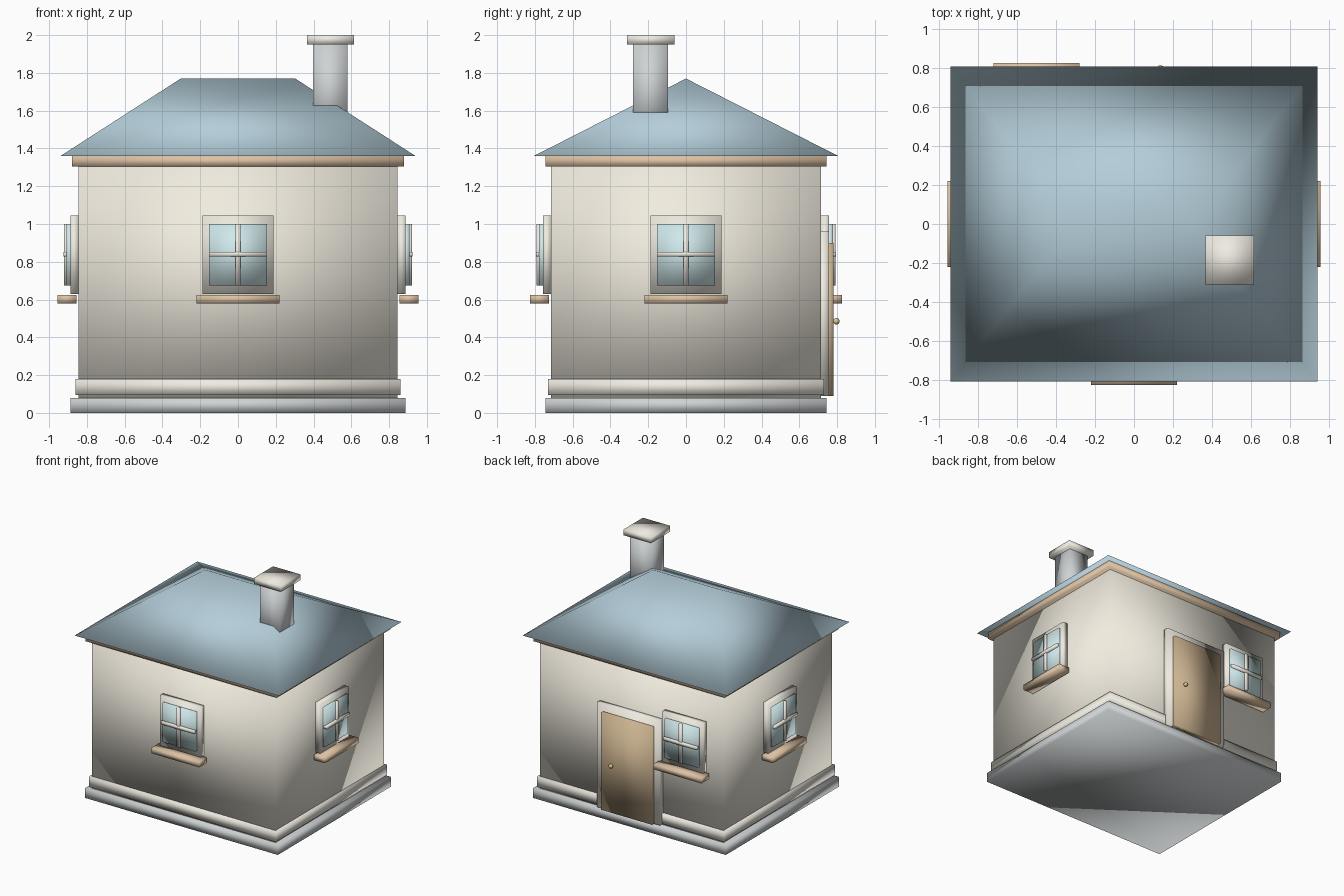
import bpy, bmesh
from math import pi
from mathutils import Matrix, Vector

if "Cube" in bpy.data.objects:
    bpy.data.objects.remove(bpy.data.objects["Cube"])


def material(name, rgb):
    m = bpy.data.materials.new(name)
    m.diffuse_color = (*rgb, 1)
    m.use_nodes = True
    m.node_tree.nodes["Principled BSDF"].inputs["Base Color"].default_value = m.diffuse_color
    return m


PLASTER = material("plaster", (0.88, 0.84, 0.74))
TRIM = material("trim", (0.86, 0.83, 0.75))
ROOF = material("roof_blue", (0.46, 0.62, 0.70))
WOOD = material("wood", (0.72, 0.54, 0.37))
DOOR = material("door_wood", (0.60, 0.45, 0.28))
GLASS = material("glass", (0.62, 0.80, 0.82))
BRASS = material("brass", (0.70, 0.58, 0.32))
STONE = material("stone", (0.62, 0.65, 0.66))


def finish(name, bm, mat=None, place=None):
    """Turn a bmesh into a soft-shaded object."""
    bmesh.ops.recalc_face_normals(bm, faces=bm.faces)
    for f in bm.faces:
        f.smooth = True
    me = bpy.data.meshes.new(name)
    bm.to_mesh(me)
    bm.free()
    ob = bpy.data.objects.new(name, me)
    bpy.context.collection.objects.link(ob)
    if mat:
        me.materials.append(mat)
    if place:
        ob.matrix_world = place
    return ob


def box(name, x, y, z, mat=None, place=None):
    """Box from (min, max) ranges."""
    bm = bmesh.new()
    bmesh.ops.create_cube(bm, size=1)
    for v in bm.verts:
        v.co = Vector([a + (c + 0.5) * (b - a) for c, (a, b) in zip(v.co, (x, y, z))])
    return finish(name, bm, mat, place)


def block(name, hx, hy, z0, z1, mat=None):
    return box(name, (-hx, hx), (-hy, hy), (z0, z1), mat)


# Body, stacked from the ground up
block("base", 0.888, 0.745, 0, 0.08, STONE)
block("walls", 0.845, 0.715, 0.08, 1.36, PLASTER)
block("plinth", 0.86, 0.73, 0.095, 0.18, TRIM)
block("eaves_board", 0.88, 0.745, 1.305, 1.36, WOOD)

# Hip roof: box whose top is pinched to a ridge
bm = bmesh.new()
bmesh.ops.create_cube(bm, size=2)
for v in bm.verts:
    top = v.co.z > 0
    v.co = (v.co.x * (0.303 if top else 0.94), v.co.y * (0 if top else 0.806),
            1.77 if top else 1.36)
bmesh.ops.remove_doubles(bm, verts=bm.verts, dist=1e-4)
finish("hip_roof", bm, ROOF)

# Chimney
box("chimney", (0.397, 0.581), (-0.28, -0.095), (1.45, 1.955), STONE)
box("chimney_cap", (0.365, 0.615), (-0.312, -0.06), (1.95, 2.0), TRIM)


def on_wall(angle, distance, shift=0):
    """Local frame with x along the wall and -y pointing outward."""
    return Matrix.Rotation(angle, 4, "Z") @ Matrix.Translation((shift, -distance, 0))


def window(side, place):
    parts = [  # name, half width, inner and outer depth, z range, material
        ("frame", 0.188, 0, 0.043, 0.63, 1.045, TRIM),
        ("glass", 0.153, 0.03, 0.062, 0.675, 1.0, GLASS),
        ("upright_bar", 0.013, 0.05, 0.076, 0.675, 1.0, TRIM),
        ("cross_bar", 0.153, 0.05, 0.08, 0.827, 0.853, TRIM),
        ("sill", 0.22, 0.01, 0.11, 0.58, 0.625, WOOD),
    ]
    for part, w, d0, d1, z0, z1, mat in parts:
        box(f"{side}_window_{part}", (-w, w), (-d1, -d0), (z0, z1), mat, place)


# Windows on all four sides
window("front", on_wall(0, 0.715))
window("right", on_wall(pi / 2, 0.845))
window("left", on_wall(-pi / 2, 0.845))
window("back", on_wall(pi, 0.715, 0.5))

# Back door
box("door_frame", (-0.29, 0.29), (0.70, 0.758), (0.09, 0.96), TRIM)
box("door", (-0.235, 0.235), (0.74, 0.782), (0.09, 0.90), DOOR)
bm = bmesh.new()
bmesh.ops.create_uvsphere(bm, u_segments=16, v_segments=10, radius=0.017)
finish("door_knob", bm, BRASS, Matrix.Translation((0.135, 0.796, 0.485)))
